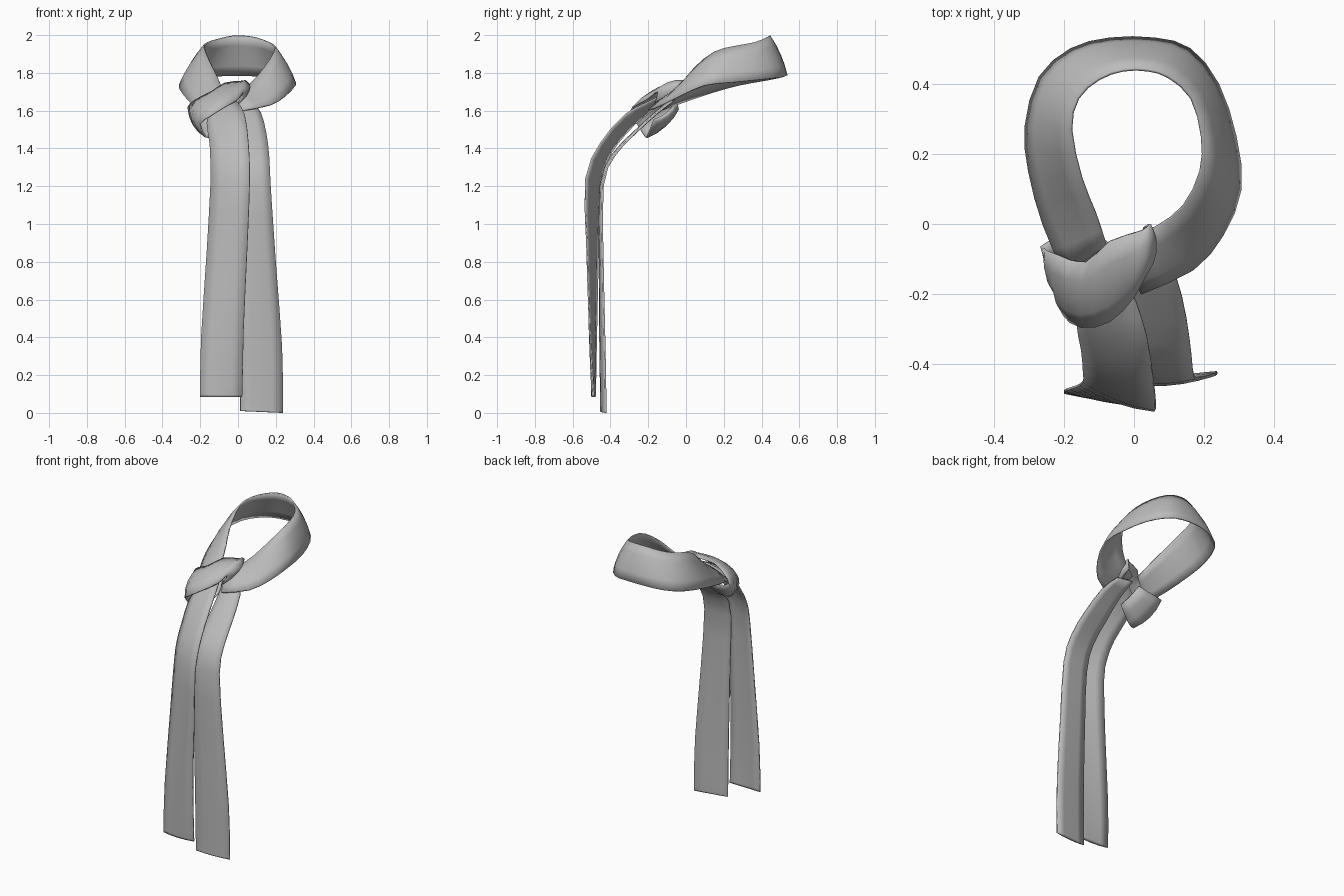
import bpy
import bmesh
from mathutils import Vector

cube = bpy.data.objects.get("Cube")
if cube:
    bpy.data.objects.remove(cube, do_unlink=True)

cloth = bpy.data.materials.new("grey cloth")
cloth.use_nodes = True
cloth.diffuse_color = (0.5, 0.5, 0.5, 1)
cloth.node_tree.nodes["Principled BSDF"].inputs["Base Color"].default_value = (0.5, 0.5, 0.5, 1)


def smooth_path(pts, steps=2):
    """Pass a Catmull-Rom curve through the points."""
    p = [Vector(q) for q in pts]
    p = [2 * p[0] - p[1]] + p + [2 * p[-1] - p[-2]]
    out = []
    for i in range(1, len(p) - 2):
        a, b, c, d = p[i - 1:i + 3]
        for k in range(steps):
            t = k / steps
            out.append(0.5 * (2 * b + (c - a) * t + (2 * a - 5 * b + 4 * c - d) * t ** 2
                              + (3 * b - a - 3 * c + d) * t ** 3))
    return out + [p[-2]]


def ribbon(name, edge_a, edge_b, bulge, middle, rim=0.004, across=4):
    """Closed strip between two edge curves, arched and thicker in the middle."""
    a, b = smooth_path(edge_a), smooth_path(edge_b)
    mid = [(p + q) / 2 for p, q in zip(a, b)]
    bm = bmesh.new()
    rings = []
    for i, (p, q) in enumerate(zip(a, b)):
        along = mid[min(i + 1, len(mid) - 1)] - mid[max(i - 1, 0)]
        normal = along.cross(q - p).normalized()
        ring = []
        for side in (1, -1):
            for j in range(across + 1)[::side]:
                t = j / across
                arch = 4 * t * (1 - t)
                half = rim + (middle - rim) * arch
                ring.append(bm.verts.new(p.lerp(q, t) + normal * (bulge * arch + side * half)))
        rings.append(ring)
    count = len(rings[0])
    for r, s in zip(rings, rings[1:]):
        for j in range(count):
            k = (j + 1) % count
            bm.faces.new((r[j], s[j], s[k], r[k]))
    # End caps
    for ring in (rings[0], rings[-1]):
        for j in range(across):
            bm.faces.new((ring[j], ring[j + 1], ring[-2 - j], ring[-1 - j]))
    bmesh.ops.recalc_face_normals(bm, faces=bm.faces)
    for f in bm.faces:
        f.smooth = True
    mesh = bpy.data.meshes.new(name)
    bm.to_mesh(mesh)
    bm.free()
    mesh.materials.append(cloth)
    bpy.context.collection.objects.link(bpy.data.objects.new(name, mesh))


# Loop around the neck: upper inner edge, lower outer edge
ribbon("neck_loop",
       [(-0.08, -0.06, 1.71), (-0.11, 0.03, 1.78), (-0.15, 0.13, 1.86), (-0.18, 0.27, 1.935),
        (-0.16, 0.36, 1.96), (-0.10, 0.415, 1.98), (-0.03, 0.44, 1.995), (0.04, 0.44, 1.995),
        (0.10, 0.42, 1.985), (0.165, 0.36, 1.96), (0.195, 0.25, 1.94), (0.19, 0.15, 1.91),
        (0.14, 0.05, 1.83), (0.06, -0.01, 1.74), (-0.04, -0.06, 1.70)],
       [(-0.20, -0.14, 1.60), (-0.26, 0.00, 1.65), (-0.30, 0.15, 1.70), (-0.31, 0.28, 1.735),
        (-0.27, 0.42, 1.76), (-0.18, 0.50, 1.775), (-0.07, 0.53, 1.785), (0.06, 0.53, 1.785),
        (0.16, 0.50, 1.775), (0.24, 0.40, 1.765), (0.29, 0.25, 1.75), (0.305, 0.10, 1.735),
        (0.255, -0.03, 1.68), (0.17, -0.13, 1.63), (0.02, -0.20, 1.60)],
       0.006, 0.009)

# Knot wrapped over the crossing of the two ends
ribbon("knot_wrap",
       [(0.03, -0.01, 1.70), (0.045, 0.00, 1.755), (0.02, -0.02, 1.755), (-0.07, -0.05, 1.745),
        (-0.14, -0.11, 1.70), (-0.22, -0.09, 1.66), (-0.265, -0.065, 1.62),
        (-0.20, -0.04, 1.61), (-0.08, -0.05, 1.64)],
       [(0.00, -0.17, 1.63), (0.03, -0.15, 1.70), (0.00, -0.21, 1.66), (-0.07, -0.28, 1.62),
        (-0.15, -0.295, 1.57), (-0.20, -0.26, 1.53), (-0.17, -0.215, 1.46),
        (-0.12, -0.20, 1.475), (-0.04, -0.17, 1.55)],
       0.018, 0.01)

# Front hanging end, tucked into the knot
ribbon("front_tail",
       [(-0.15, -0.17, 1.61), (-0.165, -0.27, 1.53), (-0.15, -0.36, 1.43), (-0.145, -0.42, 1.33),
        (-0.145, -0.45, 1.20), (-0.165, -0.465, 0.85), (-0.195, -0.475, 0.40),
        (-0.20, -0.48, 0.14), (-0.20, -0.482, 0.085)],
       [(-0.04, -0.11, 1.69), (0.00, -0.21, 1.64), (0.035, -0.32, 1.58), (0.055, -0.45, 1.43),
        (0.062, -0.53, 1.24), (0.05, -0.525, 0.90), (0.03, -0.51, 0.45),
        (0.024, -0.492, 0.14), (0.022, -0.487, 0.085)],
       0.007, 0.01)

# Rear hanging end, coming down behind the front one
ribbon("rear_tail",
       [(-0.04, -0.06, 1.66), (-0.02, -0.16, 1.58), (-0.015, -0.27, 1.48), (-0.01, -0.39, 1.36),
        (-0.01, -0.45, 1.20), (0.00, -0.455, 0.85), (0.01, -0.455, 0.40),
        (0.012, -0.45, 0.06), (0.012, -0.45, 0.01)],
       [(0.07, -0.07, 1.65), (0.12, -0.15, 1.59), (0.15, -0.27, 1.48), (0.165, -0.38, 1.36),
        (0.173, -0.44, 1.20), (0.20, -0.44, 0.80), (0.233, -0.43, 0.35),
        (0.238, -0.425, 0.05), (0.238, -0.425, 0.0)],
       0.004, 0.009)
